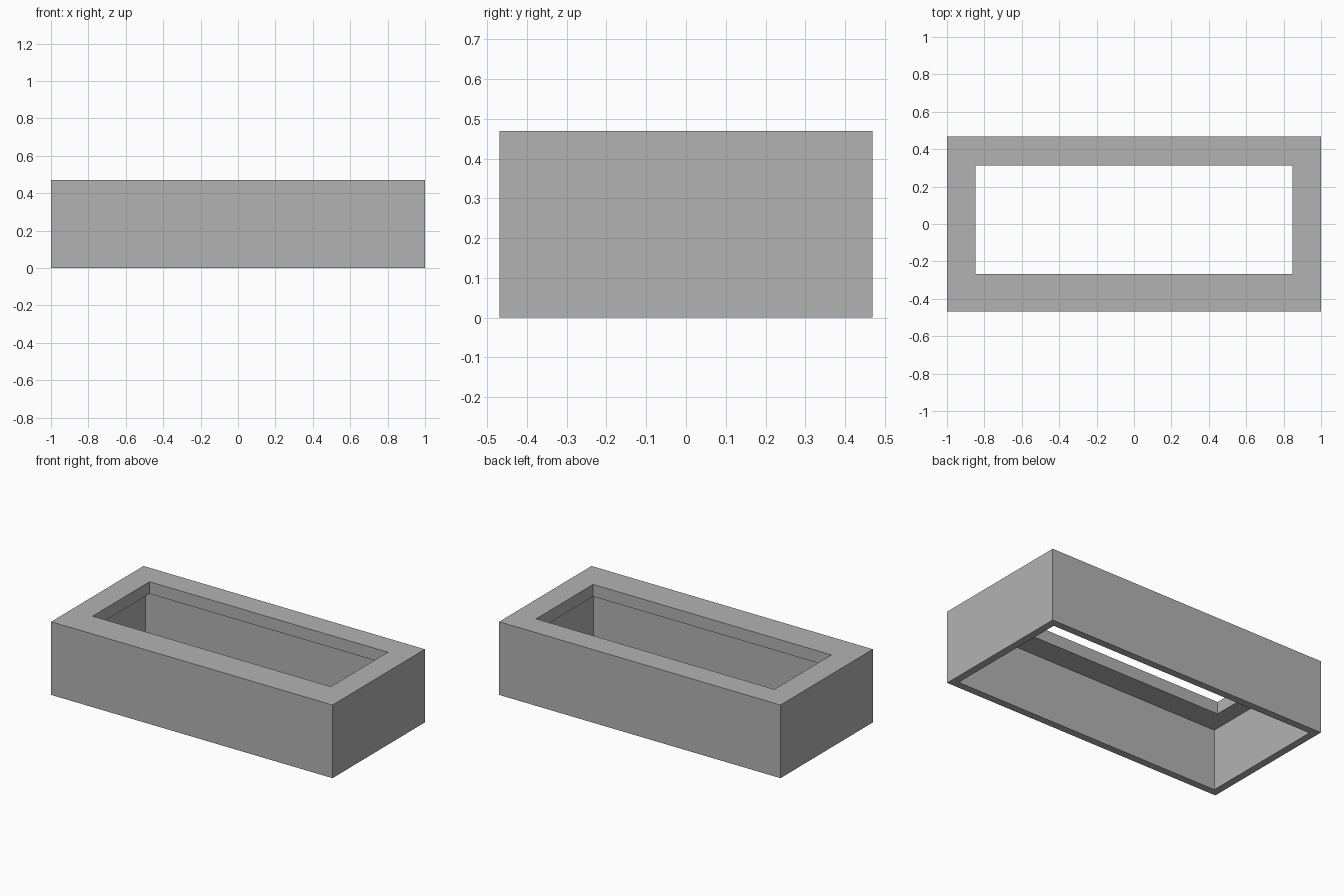
import bpy
import bmesh

cube = bpy.data.objects.get("Cube")
if cube:
    bpy.data.objects.remove(cube, do_unlink=True)

# Overall sizes
HALF_X, HALF_Y, HEIGHT = 1.0, 0.469, 0.47
WALL = 0.047
LIP_BOTTOM = HEIGHT - 0.078

# Plain grey plastic
grey = bpy.data.materials.new("light grey")
grey.use_nodes = True
colour = (0.45, 0.45, 0.45, 1)
grey.diffuse_color = colour
grey.node_tree.nodes["Principled BSDF"].inputs["Base Color"].default_value = colour

# Rectangles as (x min, x max, y min, y max)
outer = (-HALF_X, HALF_X, -HALF_Y, HALF_Y)
cavity = (-HALF_X + WALL, HALF_X - WALL, -HALF_Y + WALL, HALF_Y - WALL)
opening = (-0.847, 0.847, -0.267, 0.312)

bm = bmesh.new()


def ring(rect, z):
    """Four corners of a level rectangle, counter-clockwise from above."""
    x0, x1, y0, y1 = rect
    return [bm.verts.new((x, y, z))
            for x, y in ((x0, y0), (x1, y0), (x1, y1), (x0, y1))]


# Outer walls, top rim, lip edge, lip underside, cavity walls, bottom rim
rings = [ring(outer, 0), ring(outer, HEIGHT),
         ring(opening, HEIGHT), ring(opening, LIP_BOTTOM),
         ring(cavity, LIP_BOTTOM), ring(cavity, 0)]
for a, b in zip(rings, rings[1:] + rings[:1]):
    for i in range(4):
        j = (i + 1) % 4
        bm.faces.new((a[i], a[j], b[j], b[i]))
bmesh.ops.recalc_face_normals(bm, faces=bm.faces)

mesh = bpy.data.meshes.new("bezel_frame")
bm.to_mesh(mesh)
bm.free()
mesh.materials.append(grey)
frame = bpy.data.objects.new("bezel_frame", mesh)
bpy.context.collection.objects.link(frame)
